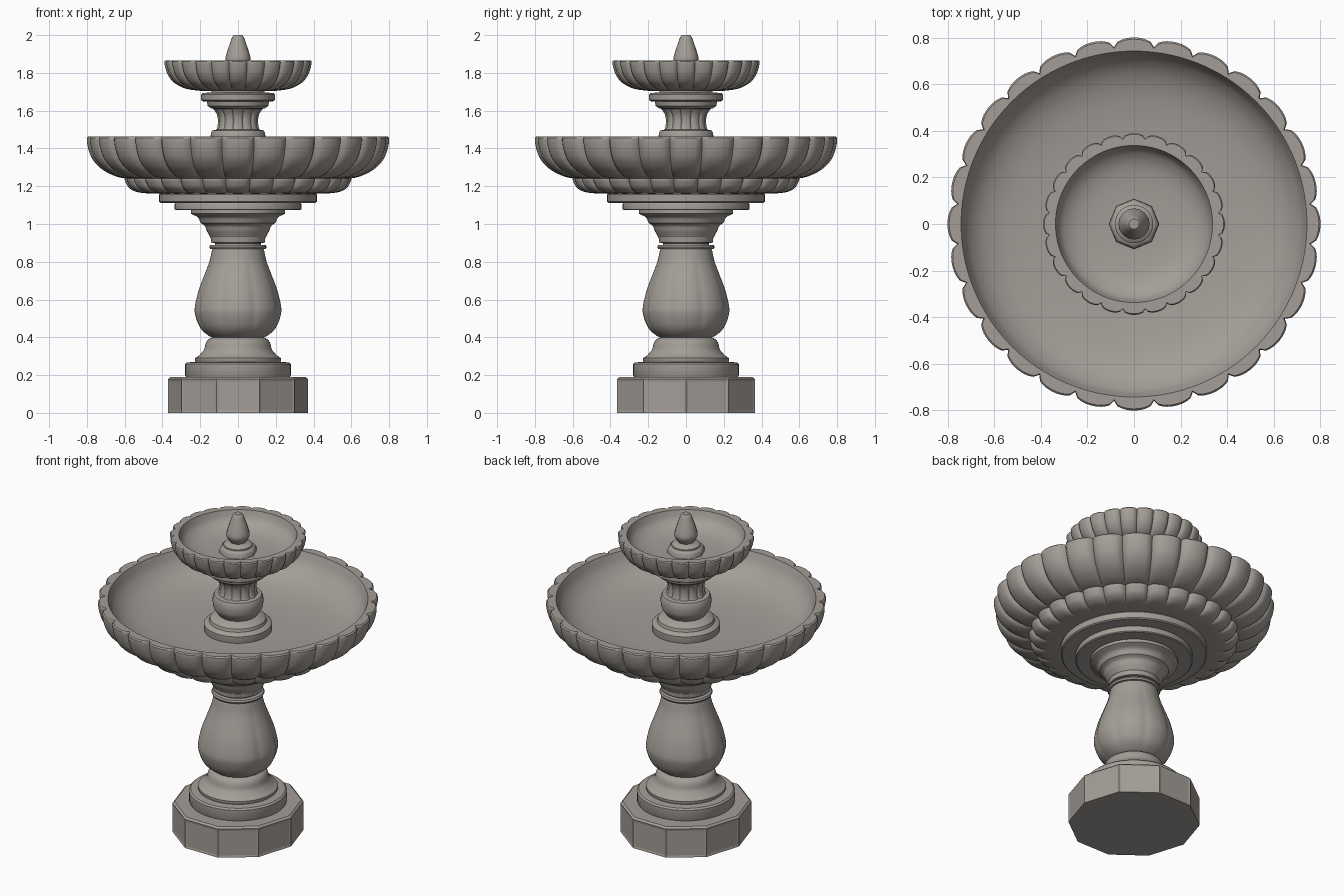
import bpy, bmesh, math

stone = bpy.data.materials.new("warm grey stone")
stone.diffuse_color = (0.37, 0.34, 0.31, 1)


def finish(name, bm, angle=35):
    bmesh.ops.remove_doubles(bm, verts=bm.verts, dist=1e-5)
    bmesh.ops.recalc_face_normals(bm, faces=bm.faces)
    me = bpy.data.meshes.new(name)
    bm.to_mesh(me)
    bm.free()
    me.materials.append(stone)
    ob = bpy.data.objects.new(name, me)
    bpy.context.collection.objects.link(ob)
    bpy.ops.object.select_all(action='DESELECT')
    ob.select_set(True)
    bpy.context.view_layer.objects.active = ob
    if angle:
        bpy.ops.object.shade_smooth_by_angle(angle=math.radians(angle))
    return ob


def curve(pts, steps=4):
    """Smooth a run of profile points with a Catmull-Rom spline."""
    out = []
    for i in range(len(pts) - 1):
        p = [pts[max(0, min(len(pts) - 1, i + k))] for k in (-1, 0, 1, 2)]
        for s in range(steps):
            t = s / steps
            out.append(tuple(0.5 * (2 * b + (c - a) * t + (2 * a - 5 * b + 4 * c - d) * t * t
                                    + (3 * b - a - 3 * c + d) * t ** 3)
                             for a, b, c, d in zip(*p)))
    return out + [pts[-1]]


def lathe(profile, lobes=0, segs=64):
    """Turn (radius, height[, groove depth]) points; grooves split it into round lobes."""
    if lobes:
        segs = lobes * 10
    bm = bmesh.new()
    rings = []
    for p in profile:
        r, z = max(p[0], 0), p[1]
        depth = p[2] if len(p) > 2 else 0
        ring = []
        for i in range(segs):
            a = 2 * math.pi * i / segs
            t = 2 * ((i * lobes / segs + 0.5) % 1) - 1
            rr = r - depth * (1 - math.sqrt(max(0, 1 - t * t)))
            ring.append(bm.verts.new((rr * math.cos(a), rr * math.sin(a), z)))
        rings.append(ring)
    for lo, hi in zip(rings, rings[1:]):
        for i in range(segs):
            j = (i + 1) % segs
            bm.faces.new((lo[i], lo[j], hi[j], hi[i]))
    bm.faces.new(rings[0][::-1])
    bm.faces.new(rings[-1])
    return bm


def turned(name, profile, lobes=0, segs=64, angle=35):
    return finish(name, lathe(profile, lobes, segs), angle)


# Ten-sided base with shallow framed panels on its sides
bm = lathe([(0.37, 0), (0.37, 0.18), (0.358, 0.19)], segs=10)
for v in bm.verts:
    v.co.y *= 1.035
bm.normal_update()
sides = [f for f in bm.faces if abs(f.normal.z) < 0.1]
bmesh.ops.inset_individual(bm, faces=sides, thickness=0.018, depth=-0.003)
finish("base", bm, 0)

# Plinth and foot moulding
turned("plinth", [(0.27, 0.18), (0.28, 0.2), (0.28, 0.258), (0.27, 0.267), (0.2, 0.272)])
turned("foot", [(0.22, 0.262), (0.228, 0.275), (0.228, 0.29), (0.212, 0.3), (0.205, 0.305)]
       + curve([(0.2, 0.31), (0.18, 0.335), (0.17, 0.37), (0.155, 0.39), (0.12, 0.405), (0.1, 0.42)]))

# Vase-shaped column with faint leaf lobes
turned("vase_column", curve([(0.1, 0.385, 0), (0.15, 0.405, 0.002), (0.2, 0.45, 0.006),
                             (0.227, 0.52, 0.008), (0.227, 0.57, 0.008), (0.208, 0.65, 0.006),
                             (0.178, 0.73, 0.004), (0.152, 0.8, 0.002), (0.138, 0.86, 0),
                             (0.13, 0.88, 0)]), lobes=8)
turned("column_collar", [(0.12, 0.866), (0.147, 0.868), (0.152, 0.878), (0.147, 0.888), (0.12, 0.89)])

# Flared capital and the round steps carrying the bowl
turned("capital", [(0.122, 0.875), (0.122, 0.898), (0.142, 0.902), (0.145, 0.93), (0.15, 0.935)]
       + curve([(0.152, 0.94), (0.166, 0.965), (0.176, 0.99), (0.198, 1.005)])
       + curve([(0.2, 1.01), (0.212, 1.035), (0.24, 1.05)])
       + [(0.25, 1.055), (0.25, 1.08)])
turned("lower_step", [(0.328, 1.073), (0.335, 1.078), (0.335, 1.105), (0.328, 1.12)])
turned("upper_step", [(0.41, 1.112), (0.418, 1.118), (0.418, 1.155), (0.4, 1.18)])

# Large bowl: ring of small scallops below, big scalloped dish above
turned("lower_scallops", [(0.3, 1.16, 0)]
       + curve([(0.41, 1.16, 0.008), (0.49, 1.163, 0.02), (0.54, 1.171, 0.03), (0.575, 1.19, 0.032),
                (0.592, 1.215, 0.032), (0.6, 1.238, 0.03), (0.59, 1.253, 0.025),
                (0.54, 1.262, 0.02)]), lobes=28)
turned("large_bowl",
       [(0.3, 1.237, 0)]
       + curve([(0.56, 1.237, 0.025), (0.64, 1.25, 0.034), (0.715, 1.286, 0.038),
                (0.765, 1.335, 0.04), (0.789, 1.385, 0.04), (0.799, 1.43, 0.038),
                (0.8, 1.455, 0.036)])
       + [(0.793, 1.462, 0.035), (0.742, 1.462, 0)]
       + curve([(0.735, 1.445, 0), (0.71, 1.395, 0), (0.65, 1.34, 0), (0.55, 1.3, 0),
                (0.38, 1.276, 0), (0.18, 1.27, 0), (0.0, 1.27, 0)]), lobes=28)

# Upper pedestal: stepped foot, bulge, fluted neck, cap
turned("pedestal_foot", [(0.19, 1.26), (0.195, 1.28), (0.195, 1.312), (0.185, 1.322), (0.165, 1.327),
                         (0.16, 1.345), (0.13, 1.365), (0.11, 1.37)])
turned("pedestal_bulge", curve([(0.1, 1.36), (0.118, 1.38), (0.14, 1.415), (0.145, 1.45)])
       + [(0.144, 1.48), (0.136, 1.495), (0.11, 1.5)])
turned("pedestal_neck", curve([(0.118, 1.49, 0.006), (0.11, 1.51, 0.008), (0.106, 1.545, 0.01),
                               (0.112, 1.58, 0.01), (0.13, 1.61, 0.006), (0.135, 1.62, 0)]), lobes=12)
turned("pedestal_cap", [(0.12, 1.608), (0.142, 1.612), (0.16, 1.625), (0.165, 1.648), (0.188, 1.65),
                        (0.195, 1.656), (0.195, 1.686), (0.188, 1.694), (0.14, 1.696),
                        (0.14, 1.72)])

# Small scalloped bowl
turned("small_bowl",
       [(0.1, 1.705, 0)]
       + curve([(0.2, 1.705, 0.008), (0.275, 1.716, 0.018), (0.336, 1.746, 0.022), (0.37, 1.787, 0.022),
                (0.384, 1.825, 0.022), (0.389, 1.848, 0.022), (0.39, 1.86, 0.022)])
       + [(0.385, 1.866, 0.02), (0.337, 1.866, 0)]
       + curve([(0.332, 1.85, 0), (0.31, 1.81, 0), (0.25, 1.775, 0), (0.15, 1.76, 0), (0.0, 1.758, 0)]),
       lobes=24)

# Finial on a stepped foot
turned("finial_foot", [(0.108, 1.75), (0.106, 1.785), (0.095, 1.798), (0.07, 1.802)], segs=8, angle=50)
turned("finial_ring", [(0.082, 1.79), (0.082, 1.808), (0.07, 1.818), (0.045, 1.825), (0.042, 1.84)])
turned("finial", curve([(0.042, 1.82), (0.058, 1.845), (0.067, 1.87), (0.06, 1.905), (0.045, 1.95),
                        (0.031, 1.99)], 3) + [(0.022, 2.0)], segs=16, angle=40)
